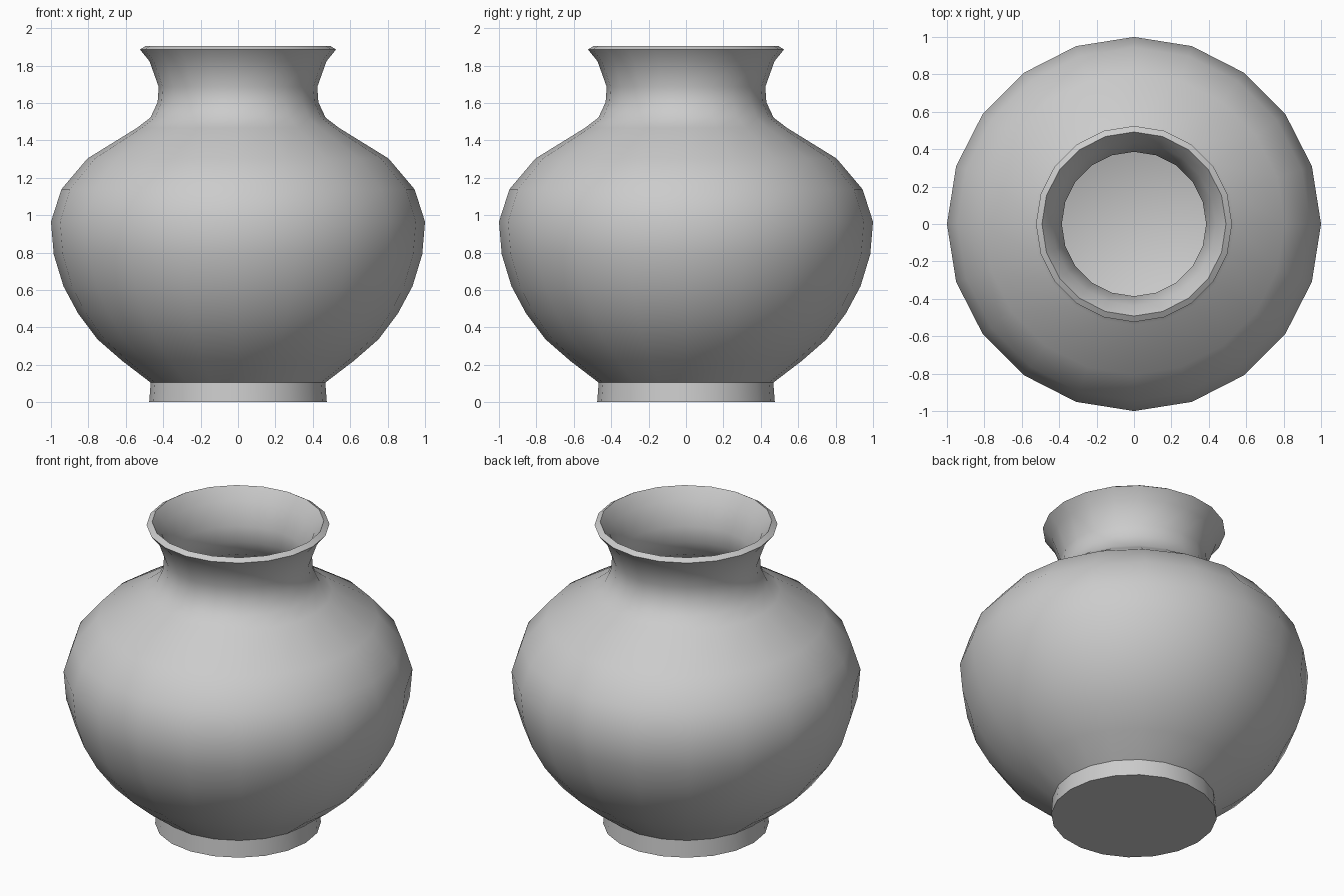
import bpy, bmesh, math

if "Cube" in bpy.data.objects:
    bpy.data.objects.remove(bpy.data.objects["Cube"])

SEGMENTS = 20


def lathe(name, profile, angle=40):
    """Spin an (r, z) profile around z; both ends are closed with flat discs."""
    bm = bmesh.new()
    rings = []
    for r, z in profile:
        rings.append([bm.verts.new((r * math.cos(2 * math.pi * i / SEGMENTS),
                                    r * math.sin(2 * math.pi * i / SEGMENTS), z))
                      for i in range(SEGMENTS)])
    for low, high in zip(rings, rings[1:]):
        for i in range(SEGMENTS):
            j = (i + 1) % SEGMENTS
            bm.faces.new((low[i], low[j], high[j], high[i]))
    bm.faces.new(rings[0][::-1])
    bm.faces.new(rings[-1])
    mesh = bpy.data.meshes.new(name)
    bm.to_mesh(mesh)
    bm.free()
    obj = bpy.data.objects.new(name, mesh)
    bpy.context.collection.objects.link(obj)
    bpy.ops.object.select_all(action='DESELECT')
    obj.select_set(True)
    bpy.context.view_layer.objects.active = obj
    bpy.ops.object.shade_smooth_by_angle(angle=math.radians(angle))
    return obj


# Foot and outer wall, from the base up to the lip
outer = [(0.475, 0.0), (0.467, 0.105), (0.62, 0.222), (0.752, 0.337),
         (0.855, 0.475), (0.933, 0.62), (0.985, 0.79), (1.0, 0.965),
         (0.944, 1.139), (0.805, 1.303), (0.54, 1.467), (0.468, 1.522),
         (0.43, 1.604), (0.424, 1.686), (0.473, 1.823), (0.524, 1.886)]

# Rim and hollow inside, from the lip down to the inner floor
inner = [(0.492, 1.906), (0.437, 1.833), (0.386, 1.695), (0.391, 1.592),
         (0.437, 1.494), (0.52, 1.433), (0.78, 1.272), (0.91, 1.12),
         (0.96, 0.962), (0.945, 0.80), (0.895, 0.635), (0.822, 0.497),
         (0.725, 0.366), (0.60, 0.257), (0.454, 0.144)]

lathe("vase", outer + inner)
